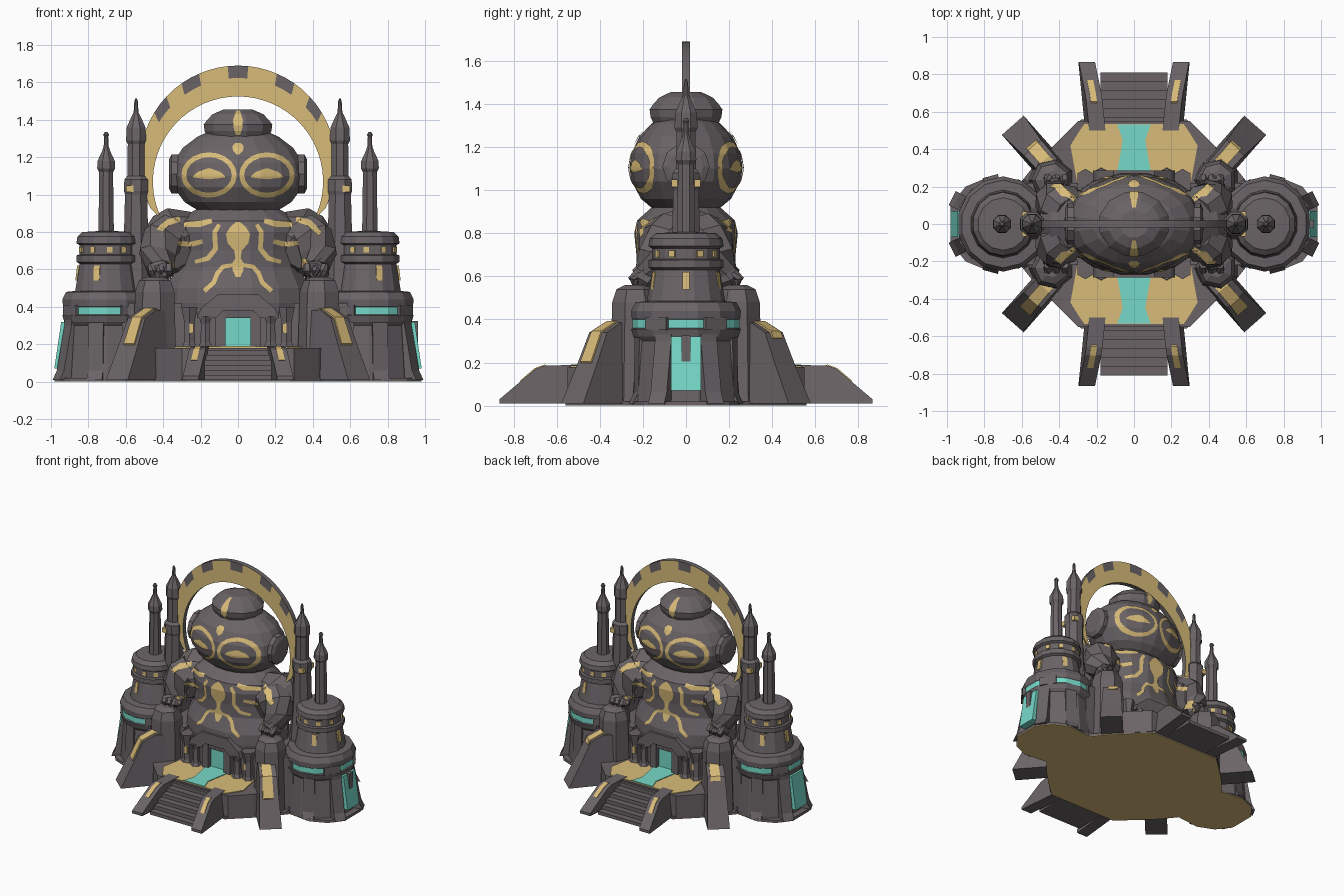
import bpy, bmesh, math
from mathutils import Vector
from mathutils.bvhtree import BVHTree

if "Cube" in bpy.data.objects:
    bpy.data.objects.remove(bpy.data.objects["Cube"])


def material(name, rgb):
    m = bpy.data.materials.new(name)
    m.use_nodes = True
    m.diffuse_color = (*rgb, 1)
    bsdf = m.node_tree.nodes["Principled BSDF"]
    bsdf.inputs["Base Color"].default_value = (*rgb, 1)
    bsdf.inputs["Roughness"].default_value = 0.9
    return m


MATS = [material("dark_stone", (0.145, 0.126, 0.135)),
        material("old_gold", (0.69, 0.5, 0.19)),
        material("teal_glow", (0.18, 0.69, 0.58))]
STONE, GOLD, TEAL = range(3)
SIGNS = (1, -1)
SIDE = {1: "left", -1: "right"}
END = {1: "back", -1: "front"}


def make(name, verts, faces, mats, fix=True):
    """Mesh object with one material index per face."""
    me = bpy.data.meshes.new(name)
    me.from_pydata([tuple(v) for v in verts], [], faces)
    for m in MATS:
        me.materials.append(m)
    for p, i in zip(me.polygons, mats):
        p.material_index = i
    if fix:
        bm = bmesh.new()
        bm.from_mesh(me)
        bmesh.ops.recalc_face_normals(bm, faces=bm.faces)
        bm.to_mesh(me)
        bm.free()
    ob = bpy.data.objects.new(name, me)
    bpy.context.collection.objects.link(ob)
    return ob


def loft(name, rings, mats):
    """Skin a list of equal rings and cap both ends."""
    n = len(rings[0])
    verts = [v for r in rings for v in r]
    faces, idx = [], []
    for k in range(len(rings) - 1):
        for i in range(n):
            j = (i + 1) % n
            faces.append((k*n + i, k*n + j, k*n + n + j, k*n + n + i))
            idx.append(mats[k])
    faces += [tuple(range(n)), tuple(range(len(verts) - n, len(verts)))]
    return make(name, verts, faces, idx + [mats[0], mats[-1]])


def lathe(name, profile, x=0, y=0, n=12, sy=1.0, turn=0.5):
    """Profile entries are (radius, z) or (radius, z, colour of the band above)."""
    rings = [[(x + p[0]*math.cos((i + turn)*math.tau/n), y + sy*p[0]*math.sin((i + turn)*math.tau/n), p[1])
              for i in range(n)] for p in profile]
    return loft(name, rings, [p[2] if len(p) > 2 else STONE for p in profile])


def prism(name, pts, t0, t1, mat=STONE, place=lambda a, b, t: (a, b, t)):
    return loft(name, [[place(a, b, t) for a, b in pts] for t in (t0, t1)], [mat, mat])


def box(name, x0, x1, y0, y1, z0, z1, mat=STONE):
    return prism(name, [(x0, y0), (x1, y0), (x1, y1), (x0, y1)], z0, z1, mat)


def tube(name, pts, n=8):
    """Faceted limb through (x, y, z, radius) points."""
    rings = []
    for k, p in enumerate(pts):
        a, b = Vector(pts[max(k-1, 0)][:3]), Vector(pts[min(k+1, len(pts)-1)][:3])
        q = (b - a).to_track_quat('Z', 'Y')
        rings.append([Vector(p[:3]) + q @ Vector((p[3]*math.cos(i*math.tau/n), p[3]*math.sin(i*math.tau/n), 0))
                      for i in range(n)])
    return loft(name, rings, [STONE]*len(pts))


def inlay(name, path, targets, closed=False, mirror=True):
    """Thin gold strip of (x, z, half width) points laid on the front and back surfaces."""
    verts, polys = [], []
    for ob in targets:
        o = len(verts)
        verts += [v.co.copy() for v in ob.data.vertices]
        polys += [[o + i for i in p.vertices] for p in ob.data.polygons]
    tree = BVHTree.FromPolygons(verts, polys)
    path = [Vector(p) for p in path]
    if closed:
        path.append(path[0])
    dense = []
    for a, b in zip(path, path[1:]):
        steps = max(1, math.ceil((b - a).xy.length / 0.012))
        dense += [(a.lerp(b, i/steps)) for i in range(steps)]
    dense.append(path[-1])
    out, faces = [], []
    cols = 5
    for s in SIGNS:
        for m in (SIGNS if mirror else (1,)):
            rows = []
            for k, p in enumerate(dense):
                t = (dense[min(k+1, len(dense)-1)] - dense[max(k-1, 0)]).xy.normalized()
                row = []
                for c in range(cols):
                    w = p.z * (2*c/(cols-1) - 1)
                    hit = tree.ray_cast(Vector((m*(p.x - t.y*w), s*2, p.y + t.x*w)), Vector((0, -s, 0)))[0]
                    row.append(len(out) if hit else None)
                    if hit:
                        out.append(hit + Vector((0, s*0.007, 0)))
                rows.append(row)
            for r0, r1 in zip(rows, rows[1:]):
                for c in range(cols-1):
                    f = (r0[c], r0[c+1], r1[c+1], r1[c])
                    if None in f:
                        continue
                    ys = [out[i].y for i in f]
                    if max(ys) - min(ys) < 0.07:
                        faces.append(f if s*m > 0 else f[::-1])
    return make(name, out, faces, [GOLD]*len(faces), fix=False)


def oval(cx, cz, rx, rz, w, n=20):
    return [(cx + rx*math.cos(i*math.tau/n), cz + rz*math.sin(i*math.tau/n), w) for i in range(n)]


def both(half):
    """Close a quarter outline over both axes."""
    return (half + [(-x, y) for x, y in half[::-1]] + [(-x, -y) for x, y in half] + [(x, -y) for x, y in half[::-1]])


# Ground slab with gold underside, and raised platform
slab = both([(.98, .1), (.9, .2), (.78, .25), (.6, .23), (.52, .33), (.42, .43), (.28, .56)])
prism("slab_underside", slab, 0, .004, GOLD)
prism("ground_slab", slab, .004, .02)
prism("platform", both([(.54, .25), (.43, .42), (.3, .55)]), .01, .18)
for s in SIGNS:
    f = [(.265, .535), (.29, .5), (.34, .42), (.3, .2)]
    prism(END[s] + "_gold_floor", [(x, s*y) for x, y in f] + [(-x, s*y) for x, y in f[::-1]], .17, .187, GOLD)
    f = [(.09, .533), (.06, .45), (.075, .36), (.1, .22)]
    prism(END[s] + "_teal_path", [(x, s*y) for x, y in f] + [(-x, s*y) for x, y in f[::-1]], .17, .192, TEAL)

# Stairs with sloping side rails
rail = [(.5, .01), (.5, .19), (.66, .185), (.7, .17), (.865, .03), (.865, .01)]
for s in SIGNS:
    for i in range(6):
        box(END[s] + "_step", -.18, .18, s*.5, s*(.57 + .048*i), .01, .17 - .027*i)
    for m in SIGNS:
        def at(a, b, t, s=s, m=m):
            return (m*(t + .1*(a - .5) - .12*b), s*a, b)
        prism(END[s] + "_stair_rail", rail, .175, .262, STONE, at)
        prism(END[s] + "_rail_inlay", [(.64, .18), (.655, .191), (.702, .174), (.77, .116), (.76, .11)],
              .205, .238, GOLD, at)

# Diagonal buttresses with gold inlays, longer at the front
slope = [(0, .01), (0, .38), (.08, .385), (.17, .34), (.235, .2), (.33, .01)]
d = Vector((.66, .75)).normalized()
for s in SIGNS:
    tip = [(.176, .346), (.241, .205), (.235, .195)] if s < 0 else [(.176, .346), (.19, .315), (.18, .31)]
    for m in SIGNS:
        def at(a, b, t, s=s, m=m):
            t *= 1.15 - .7*b
            return (m*(.43 + d.x*a - d.y*t), s*(.28 + d.y*a + d.x*t), b)
        prism(END[s] + "_buttress", slope, -.068, .068, STONE, at)
        prism(END[s] + "_buttress_inlay", [(.04, .375), (.05, .39), (.08, .393)] + tip + [(.16, .33)],
              -.03, .045, GOLD, at)

# Side towers, inner spires and their details
tower = [(.24, .01), (.22, .3), (.235, .32), (.245, .355), (.238, .36, TEAL), (.238, .4), (.242, .405), (.245, .44),
         (.225, .48), (.175, .485), (.15, .63), (.168, .64), (.168, .675), (.152, .68), (.152, .73), (.168, .74),
         (.163, .775), (.135, .8), (.05, .805)]
spire = [(.045, .78), (.04, 1.12), (.052, 1.14), (.05, 1.18), (.025, 1.23), (.014, 1.26), (.012, 1.31), (.017, 1.32),
         (.008, 1.335)]
pinnacle = [(.1, .01), (.09, .5), (.072, .72), (.064, 1.0), (.07, 1.02), (.068, 1.08), (.05, 1.1), (.048, 1.27),
            (.058, 1.29), (.054, 1.36), (.03, 1.41), (.014, 1.44), (.01, 1.5), (.004, 1.515)]
for m in SIGNS:
    n = SIDE[m]
    cx = m*.7
    lathe(n + "_tower", tower, cx, n=14, sy=1.04)
    lathe(n + "_tower_spire", spire, m*.705, n=8)
    lathe(n + "_pinnacle", pinnacle, m*.545, n=8)

    def radial(angle, r, t, z, cx=cx, m=m):
        c, s = math.cos(angle), math.sin(angle)
        return (cx + m*(c*r - s*t), s*r + c*t, z)
    # Ribs around the lower wall
    for deg in (-125, -75, -27, 27, 75, 125):
        a = math.radians(deg)
        foot = .305 if abs(deg) < 30 else .265
        prism(n + "_tower_rib", [(.15, .01), (foot, .01), (foot - .025, .06), (.235, .3), (.235, .33), (.15, .33)],
              -.042, .042, STONE, lambda r, z, t, a=a: radial(a, r, t, z))
    # Stone blocks interrupting the glowing band
    for deg in (-150, -122, -35, 35, 122, 150):
        a = math.radians(deg)
        prism(n + "_band_block", [(.15, .35), (.246, .35), (.246, .41), (.15, .41)], -.06, .06, STONE,
              lambda r, z, t, a=a: radial(a, r, t, z))
    # Outer window and small gold lights
    prism(n + "_tower_window", [(.2, .07), (.282, .07), (.245, .32), (.2, .32)], -.07, .07, TEAL,
          lambda r, z, t: radial(0, r, t, z))
    for deg in (-70, 0, 70):
        a = math.radians(deg)
        prism(n + "_tower_light", [(.13, .54), (.17, .54), (.16, .62), (.13, .62)], -.017, .017, GOLD,
              lambda r, z, t, a=a: radial(a, r, t, z))
    for deg in (-125, -95, -60, -25, 25, 60, 95, 125):
        a = math.radians(deg)
        prism(n + "_tower_stud", [(.13, .69), (.158, .69), (.158, .72), (.13, .72)], -.015, .015, GOLD,
              lambda r, z, t, a=a: radial(a, r, t, z))
    for s in SIGNS:
        box(n + "_pinnacle_inlay", m*.56, m*.6, s*.04, s*.068, 1.015, 1.05, GOLD)
        # Corner pillars beside the hall
        lathe(n + "_corner_pillar", [(.125, .01), (.11, .48), (.09, .54), (.05, .56)], m*.44, s*.235, n=7)
    box(n + "_link_wall", m*.3, m*.62, -.22, .22, .01, .42)
box("left_window_bar", .9, .962, -.022, .022, .2, .325)

# Central hall, doors, porch hood and columns
box("hall", -.38, .38, -.22, .22, .1, .4)
hood = [(.22, .34), (.2, .39), (.11, .465), (-.11, .465), (-.2, .39), (-.22, .34), (-.12, .34), (-.08, .38),
        (.08, .38), (.12, .34)]
for s in SIGNS:
    def at(a, b, t, s=s):
        return (a, s*t, b)
    prism(END[s] + "_porch_hood", hood, .18, .285, STONE, at)
    box(END[s] + "_door", -.068, .068, s*.2, s*.232, .18, .37, TEAL)
    for m in SIGNS:
        box(END[s] + "_door_jamb", m*.066, m*.12, s*.2, s*.268, .18, .37)
        lathe(END[s] + "_porch_column", [(.045, .18), (.03, .21), (.026, .31), (.04, .35)], m*.175, s*.26, n=6)
        lathe(END[s] + "_outer_column", [(.045, .18), (.034, .21), (.032, .32), (.05, .4)], m*.26, s*.245, n=6)
        box(END[s] + "_column_inlay", m*.238, m*.26, s*.25, s*.28, .26, .31, GOLD)

# Seated figure: body, head, cap and ear discs
body = lathe("body", [(.38, .34), (.395, .42), (.39, .5), (.36, .56), (.335, .61), (.335, .7), (.35, .8), (.33, .86),
                      (.24, .915), (.17, .94), (.17, .99)], n=16, sy=.7)
lap = lathe("lap", [(.28, .36), (.33, .44), (.31, .5), (.24, .56)], n=12, sy=.86)
head = lathe("head", [(.2, .905), (.29, .96), (.35, 1.04), (.365, 1.1), (.352, 1.17), (.3, 1.25), (.22, 1.31), (.15, 1.34)],
             n=18, sy=.72)
cap = lathe("cap", [(.165, 1.3), (.185, 1.34), (.19, 1.375), (.17, 1.4), (.14, 1.43), (.08, 1.455)], n=12, sy=.92)
parts = [body, lap]
for m in SIGNS:
    loft(SIDE[m] + "_ear_disc", [[(m*x, r*math.cos(i*math.tau/10), 1.11 + r*math.sin(i*math.tau/10))
                                  for i in range(10)] for x, r in ((.3, .11), (.355, .11), (.37, .08))], [STONE]*3)
    parts.append(tube(SIDE[m] + "_shoulder", [(m*.2, 0, .82, .1), (m*.29, 0, .77, .18), (m*.38, 0, .72, .18),
                                              (m*.47, 0, .69, .12)]))
    for s in SIGNS:
        # One arm and fist toward each end
        parts.append(tube(SIDE[m] + "_arm", [(m*.34, s*.06, .82, .1), (m*.39, s*.1, .76, .125), (m*.43, s*.13, .68, .105),
                                             (m*.42, s*.17, .61, .075)]))
        parts.append(tube(SIDE[m] + "_fist", [(m*.43, s*.16, .64, .06), (m*.42, s*.18, .6, .075), (m*.39, s*.2, .55, .045)], 7))
        for i in range(3):
            tube(SIDE[m] + "_finger", [(m*(.37 + .045*i), s*.22, .62, .022), (m*(.37 + .045*i), s*.245, .59, .024),
                                       (m*(.37 + .04*i), s*.23, .55, .015)], 6)

# Gold face markings
inlay("eye_rings", oval(.155, 1.105, .135, .108, .013), [head], closed=True)
inlay("eyelids", [(.07, 1.095, .003), (.1, 1.105, .018), (.155, 1.112, .03), (.21, 1.105, .018), (.24, 1.095, .003)], [head])
inlay("brow_mark", [(0, 1.215, .006), (0, 1.235, .027), (0, 1.26, .03), (0, 1.275, .015)], [head], mirror=False)
inlay("cap_stripe", [(0, 1.32, .012), (0, 1.36, .024), (0, 1.4, .026), (0, 1.45, .01)], [cap], mirror=False)

# Gold chest and arm markings
inlay("chest_gem", [(0, .56, .012), (0, .6, .03), (0, .635, .03), (0, .66, .014), (0, .7, .02), (0, .74, .055),
                    (0, .79, .065), (0, .83, .04), (0, .855, .008)], parts, mirror=False)
inlay("belly_lines", [(.02, .625, .01), (.08, .615, .011), (.11, .58, .012), (.13, .53, .012), (.18, .485, .012)], parts)
inlay("rib_lines", [(.1, .84, .01), (.125, .8, .013), (.12, .71, .013), (.16, .66, .013), (.23, .64, .01)], parts)
inlay("collar_lines", [(.14, .86, .012), (.2, .845, .017), (.29, .84, .012)], parts)
inlay("upper_arm_lines", [(.19, .75, .012), (.25, .735, .014), (.32, .74, .012)], parts)
inlay("shoulder_lines", [(.31, .87, .014), (.38, .85, .017), (.44, .79, .014)], parts)
inlay("wrist_marks", [(.35, .66, .01), (.36, .61, .02), (.37, .57, .01)], parts)

# Crescent halo behind the head, with stone patches along its rim
verts, faces, idx = [], [], []
count = 40
for k in range(count + 1):
    a = math.radians(-27 + 234*k/count)
    inner = Vector((.455*math.cos(a), 1.07 + .455*math.sin(a)))
    outer = Vector((.525*math.cos(a), 1.165 + .525*math.sin(a)))
    for y in (-.018, .018):
        verts += [(p.x, y, p.y) for p in (inner, inner.lerp(outer, .6), outer)]
    if k:
        o = 6*k
        quads = [(0, 1, GOLD), (1, 2, GOLD), (3, 4, GOLD), (4, 5, GOLD), (2, 5, STONE), (0, 3, STONE)]
        patch = min(k - 1, count - k) in (10, 11, 14, 15, 19)
        for p, q, c in quads:
            faces.append((o + p, o + q, o + q - 6, o + p - 6))
            idx.append(STONE if patch and {p, q} in ({1, 2}, {4, 5}) else c)
make("halo", verts, faces, idx)
